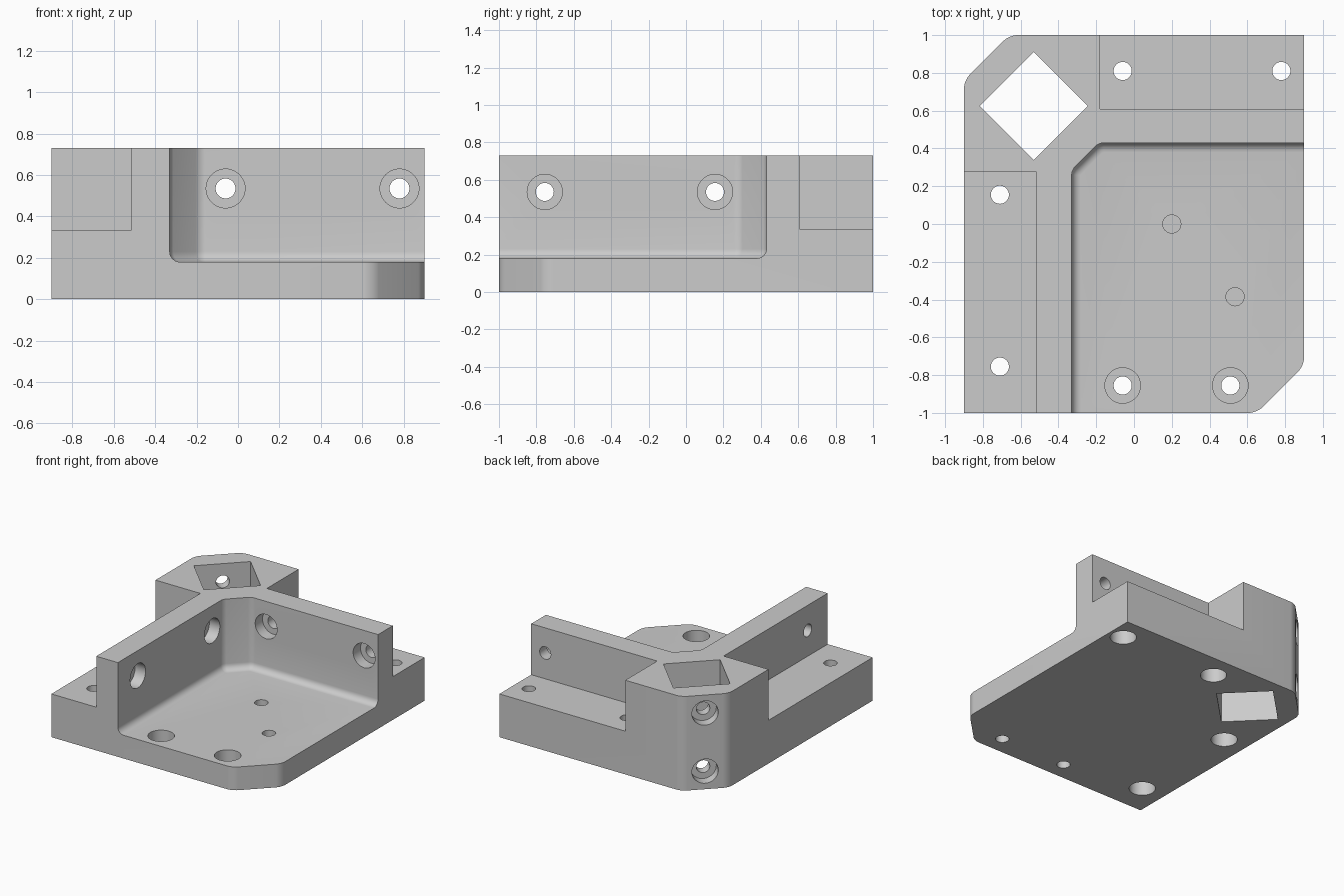
import bpy, bmesh
from math import tan, pi
from mathutils import Vector

default = bpy.data.objects.get("Cube")
if default:
    bpy.data.objects.remove(default, do_unlink=True)

grey = bpy.data.materials.new("plain grey")
grey.use_nodes = True
colour = (0.6, 0.6, 0.6, 1)
grey.diffuse_color = colour
grey.node_tree.nodes["Principled BSDF"].inputs["Base Color"].default_value = colour

TOP, FLOOR, LEDGE = 0.73, 0.18, 0.335
HOLE, BORE = 0.048, 0.094


def make_object(name, bm):
    bmesh.ops.recalc_face_normals(bm, faces=bm.faces)
    mesh = bpy.data.meshes.new(name)
    bm.to_mesh(mesh)
    bm.free()
    mesh.materials.append(grey)
    obj = bpy.data.objects.new(name, mesh)
    bpy.context.scene.collection.objects.link(obj)
    return obj


def prism(name, outline, z0, z1, corner_radius=0, rounded=(), fillet=0):
    """Extruded outline; chosen corners rounded, optional fillet round the bottom."""
    bm = bmesh.new()
    low = [bm.verts.new((x, y, z0)) for x, y in outline]
    base = bm.faces.new(low)
    extruded = bmesh.ops.extrude_face_region(bm, geom=[base], use_keep_orig=True)
    for v in extruded["geom"]:
        if isinstance(v, bmesh.types.BMVert):
            v.co.z = z1
    bmesh.ops.recalc_face_normals(bm, faces=bm.faces)
    if rounded:
        corners = [Vector(outline[i]) for i in rounded]
        edges = [e for e in bm.edges
                 if (e.verts[0].co - e.verts[1].co).xy.length < 1e-5
                 and any((e.verts[0].co.xy - c).length < 1e-4 for c in corners)]
        bmesh.ops.bevel(bm, geom=edges, offset=corner_radius * tan(pi / 8),
                        segments=6, profile=0.5, affect='EDGES')
    if fillet:
        edges = [e for e in bm.edges if all(abs(v.co.z - z0) < 1e-5 for v in e.verts)]
        bmesh.ops.bevel(bm, geom=edges, offset=fillet, segments=6,
                        profile=0.5, affect='EDGES')
    return make_object(name, bm)


def box_outline(x0, x1, y0, y1):
    return [(x0, y0), (x1, y0), (x1, y1), (x0, y1)]


def cut(cutter):
    mod = bracket.modifiers.new("cut", 'BOOLEAN')
    mod.operation = 'DIFFERENCE'
    mod.solver = 'EXACT'
    mod.object = cutter
    bpy.context.view_layer.objects.active = bracket
    bpy.ops.object.modifier_apply(modifier=mod.name)
    bpy.data.objects.remove(cutter, do_unlink=True)


def drill(mouth, direction, depth, radius):
    """Round hole from the mouth into the part, starting a little outside it."""
    axis = Vector(direction).normalized()
    start = Vector(mouth) - axis * 0.03
    bm = bmesh.new()
    bmesh.ops.create_cone(bm, cap_ends=True, segments=40, radius1=radius,
                          radius2=radius, depth=depth + 0.03)
    turn = Vector((0, 0, 1)).rotation_difference(axis).to_matrix()
    bmesh.ops.rotate(bm, verts=bm.verts, cent=(0, 0, 0), matrix=turn)
    bmesh.ops.translate(bm, verts=bm.verts, vec=start + axis * (depth + 0.03) / 2)
    cut(make_object("drill", bm))


def counterbored(mouth, direction, bore_depth, depth):
    drill(mouth, direction, bore_depth, BORE)
    drill(mouth, direction, depth, HOLE)


# Solid block with two chamfered, softened corners
bracket = prism("corner_bracket",
                [(-0.9, -1), (0.65, -1), (0.9, -0.75), (0.9, 1), (-0.66, 1), (-0.9, 0.76)],
                0, TOP, 0.1, (1, 2, 4, 5))

# Filleted pocket inside the two walls
cut(prism("pocket", [(-0.33, -1.3), (1.2, -1.3), (1.2, 0.43), (-0.185, 0.43), (-0.33, 0.285)],
          FLOOR, 1.0, 0.06, (3, 4), 0.05))

# Outer ledges behind the walls
cut(prism("rear_ledge", box_outline(-0.18, 1.2, 0.61, 1.3), LEDGE, 1.0))
cut(prism("side_ledge", box_outline(-1.2, -0.515, -1.3, 0.275), LEDGE, 1.0))

# Square post hole turned on its corner
px, py, half = -0.53, 0.625, 0.286
cut(prism("post_hole", [(px - half, py), (px, py - half), (px + half, py), (px, py + half)],
          -0.2, 1.0))

# Wall holes, and ledge holes bored from underneath
for x in (-0.06, 0.78):
    counterbored((x, 0.43, 0.535), (0, 1, 0), 0.09, 0.25)
    counterbored((x, 0.81, 0), (0, 0, 1), 0.15, 0.4)
for y in (-0.755, 0.155):
    counterbored((-0.33, y, 0.535), (-1, 0, 0), 0.09, 0.25)
    counterbored((-0.71, y, 0), (0, 0, 1), 0.15, 0.4)

# Floor holes bored from above, and two blind holes
for x in (-0.06, 0.51):
    counterbored((x, -0.855, FLOOR), (0, 0, -1), 0.09, 0.25)
for x, y in ((0.2, 0), (0.535, -0.385)):
    drill((x, y, FLOOR), (0, 0, -1), 0.12, HOLE)

# Clamp screw holes through the chamfered corner into the post hole
for z in (0.14, 0.59):
    counterbored((-0.78, 0.88, z), (1, -1, 0), 0.08, 0.25)

# Smooth rounds, crisp edges
bpy.ops.object.select_all(action='DESELECT')
bracket.select_set(True)
bpy.context.view_layer.objects.active = bracket
bpy.ops.object.shade_smooth_by_angle(angle=pi / 6)
